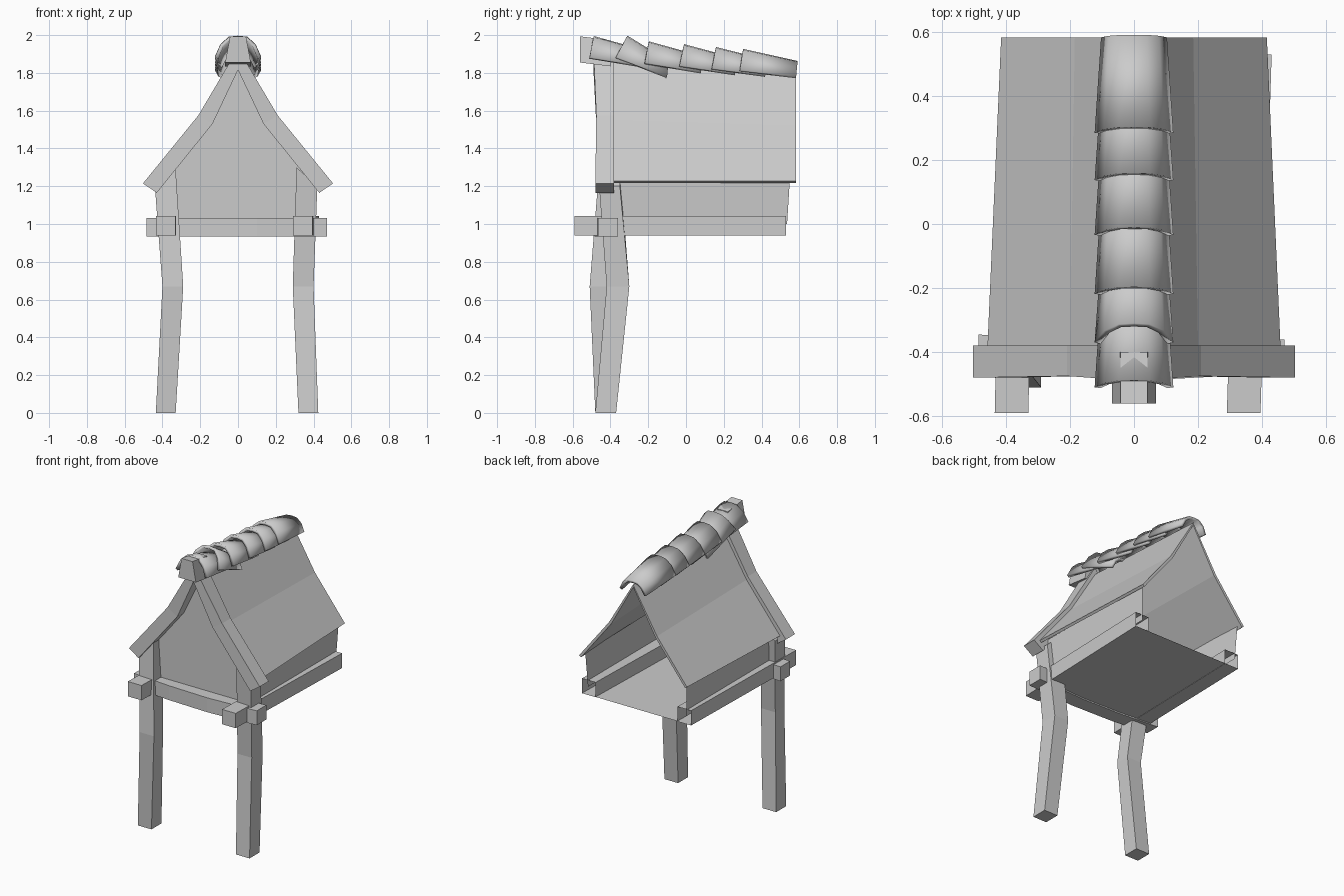
import bpy, bmesh
from mathutils import Vector

if "Cube" in bpy.data.objects:
    bpy.data.objects.remove(bpy.data.objects["Cube"])


def make(name, verts, faces):
    bm = bmesh.new()
    vs = [bm.verts.new(v) for v in verts]
    for f in faces:
        bm.faces.new([vs[i] for i in f])
    bmesh.ops.recalc_face_normals(bm, faces=bm.faces[:])
    me = bpy.data.meshes.new(name)
    bm.to_mesh(me)
    bm.free()
    ob = bpy.data.objects.new(name, me)
    bpy.context.collection.objects.link(ob)
    return ob


def loft(name, rings, closed=True, start=True, end=True):
    """Skin a row of equal-length point rings; optionally cap the ends."""
    n = len(rings[0])
    faces = []
    for r in range(len(rings) - 1):
        for i in range(n if closed else n - 1):
            j = (i + 1) % n
            faces.append((r * n + i, r * n + j, (r + 1) * n + j, (r + 1) * n + i))
    if closed and start:
        faces.append(tuple(range(n)))
    if closed and end:
        faces.append(tuple((len(rings) - 1) * n + i for i in range(n)))
    return make(name, [p for r in rings for p in r], faces)


def thicken(ob, t, offset):
    m = ob.modifiers.new("thickness", 'SOLIDIFY')
    m.thickness = t
    m.offset = offset


# Two crooked front legs: sections of (x0, x1, y0, y1, z at x0, z at x1)
legs = {
    "left_leg": [(-.435, -.33, -.48, -.37, 0, 0), (-.40, -.29, -.51, -.41, .67, .67),
                 (-.44, -.33, -.46, -.35, 1.2, 1.29)],
    "right_leg": [(.32, .425, -.48, -.37, 0, 0), (.29, .40, -.42, -.30, .67, .67),
                  (.31, .42, -.46, -.35, 1.3, 1.2)],
}
for name, secs in legs.items():
    loft(name, [[(a, c, za), (b, c, zb), (b, d, zb), (a, d, za)] for a, b, c, d, za, zb in secs])

# Long side beams, open at the back
for name, xf, xb in (("left_beam", -.435, -.41), ("right_beam", .29, .325)):
    loft(name, [[(x, y, .94), (x + .105, y, .94), (x + .105, y, 1.043), (x, y, 1.043)]
                for x, y in ((xf, -.59), (xb, .53))], end=False)

# Cross beam bowed forward in the middle
loft("cross_beam", [[(x, y, .933), (x, y + .105, .933), (x, y + .105, 1.033), (x, y, 1.033)]
                    for x, y in ((-.485, -.45), (-.2, -.475), (.1, -.485), (.47, -.465))])

# Floor
make("floor", [(-.42, -.45, .942), (.38, -.45, .942), (.42, .53, .942), (-.39, .53, .942)],
     [(0, 1, 2, 3)])

# Low side walls and the front gable panel
for s, name in ((-1, "left_wall"), (1, "right_wall")):
    make(name, [(s * .38, -.40, 1.0), (s * .38, .535, 1.0), (s * .39, .55, 1.24),
                (s * .39, -.40, 1.26)], [(0, 1, 2, 3)])
make("gable_panel", [(-.39, -.40, .94), (.39, -.40, .94), (.40, -.40, 1.24), (.17, -.40, 1.56),
                     (0, -.40, 1.85), (-.17, -.40, 1.56), (-.40, -.40, 1.24)],
     [tuple(range(7))])

# Kinked roof shell, narrower and lower at the back
def roof_ring(y, xe, xk, zk, zr):
    return [(-xe, y, 1.228), (-xk, y, zk), (0, y, zr), (xk, y, zk), (xe, y, 1.228)]


roof = loft("roof", [roof_ring(-.39, .458, .20, 1.55, 1.88),
                     roof_ring(.582, .415, .185, 1.52, 1.83)], closed=False)
thicken(roof, .018, -1)

# Front bargeboards: outer (x, z), inner (x, z), front y
half = [(.503, 1.215, .43, 1.165, -.48), (.21, 1.575, .135, 1.53, -.475)]
stations = [(-a, b, -c, d, y) for a, b, c, d, y in half]
stations += [(0, 1.93, 0, 1.815, -.49)] + half[::-1]
loft("bargeboards", [[(a, y, b), (c, y, d), (c, -.38, d), (a, -.38, b)]
                     for a, b, c, d, y in stations])

# Tapered block at the front of the ridge
loft("ridge_block", [[(-.068, y, z), (.068, y, z), (.042, y, z + .138), (-.042, y, z + .138)]
                     for y, z in ((-.56, 1.855), (-.40, 1.835))])

# Overlapping ridge tiles: front y, front z, back y, back z, forward lean of the mouth
arch = [(-1, 0), (-.76, .6), (-.4, .95), (0, 1), (.4, .95), (.76, .6), (1, 0)]
tiles = [(-.51, 1.883, -.22, 1.835, .022), (-.37, 1.885, -.10, 1.78, .06),
         (-.218, 1.855, .08, 1.805, .022), (-.034, 1.84, .26, 1.795, .024),
         (.137, 1.825, .42, 1.787, .022), (.285, 1.815, .583, 1.78, .018)]
for i, (yf, zf, yb, zb, lean) in enumerate(tiles):
    front = [(.123 * u, yf + lean * v, zf + .112 * v) for u, v in arch]
    back = [(.103 * u, yb + .008 * v, zb + .083 * v) for u, v in arch]
    tile = loft(f"ridge_tile_{i + 1}", [front, back], closed=False)
    # keep the sheet facing outward so that it thickens inward
    if tile.data.polygons[2].normal.z < 0:
        tile.data.flip_normals()
    thicken(tile, .02, -1)
    bpy.ops.object.select_all(action='DESELECT')
    tile.select_set(True)
    bpy.context.view_layer.objects.active = tile
    bpy.ops.object.shade_smooth_by_angle()

if roof.data.polygons[1].normal.z < 0:
    roof.data.flip_normals()
